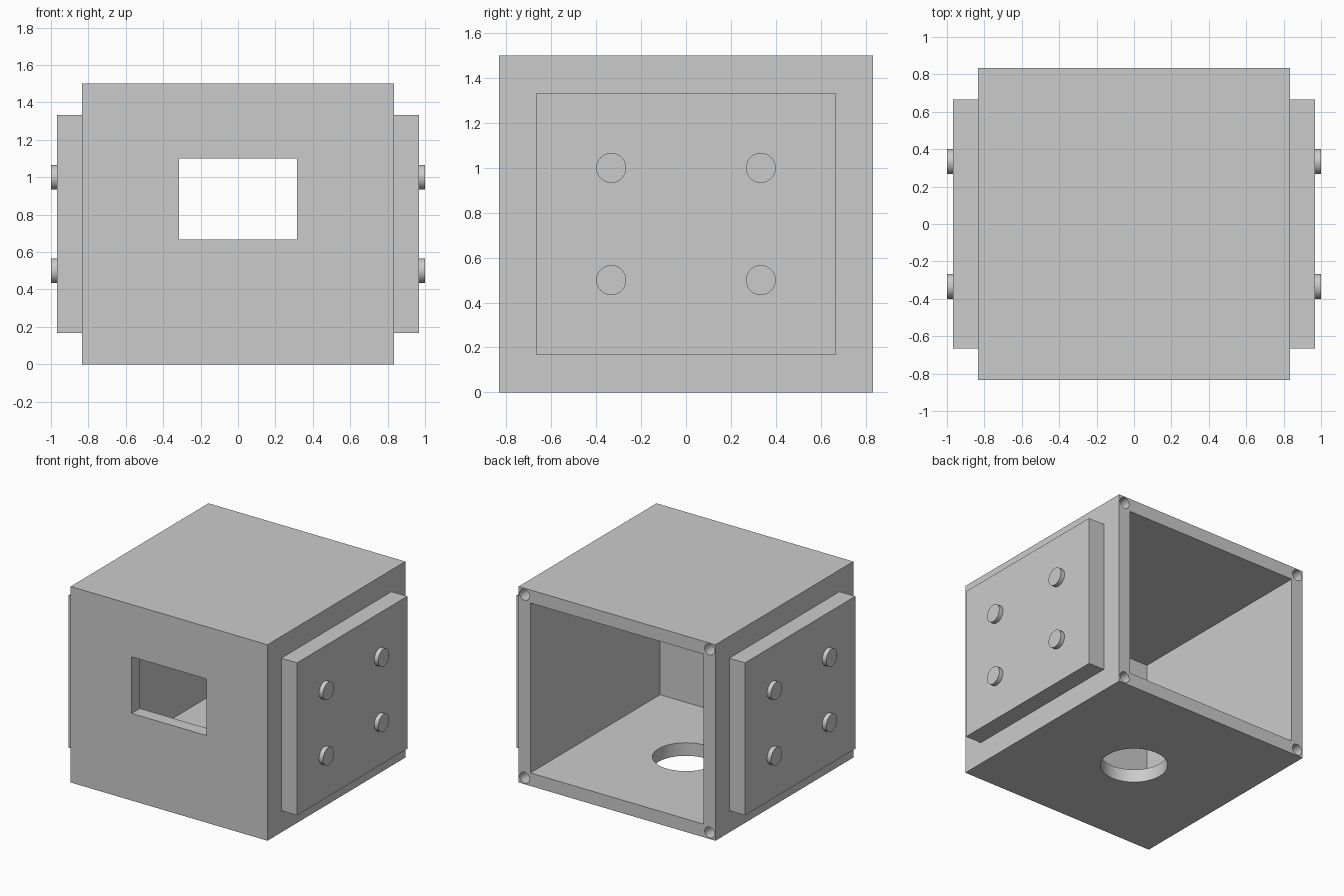
import bpy
from math import pi

old = bpy.data.objects.get("Cube")
if old:
    bpy.data.objects.remove(old, do_unlink=True)

U = 1 / 30  # one design unit
AXIS_TURN = {"x": (0, pi / 2, 0), "y": (pi / 2, 0, 0), "z": (0, 0, 0)}

grey = bpy.data.materials.new("plain grey")
grey.use_nodes = True
grey.diffuse_color = (0.6, 0.6, 0.6, 1)
grey.node_tree.nodes["Principled BSDF"].inputs["Base Color"].default_value = grey.diffuse_color


def finish(obj, name):
    obj.name = name
    obj.data.materials.clear()
    obj.data.materials.append(grey)
    bpy.ops.object.transform_apply(location=True, rotation=True, scale=True)
    return obj


def box(name, low, high):
    """Box between two corners, in design units."""
    centre = [(a + b) / 2 * U for a, b in zip(low, high)]
    bpy.ops.mesh.primitive_cube_add(size=1, location=centre)
    obj = bpy.context.object
    obj.scale = [(b - a) * U for a, b in zip(low, high)]
    return finish(obj, name)


def cylinder(name, centre, radius, length, axis, sides=48):
    bpy.ops.mesh.primitive_cylinder_add(
        vertices=sides, radius=radius * U, depth=length * U,
        location=[c * U for c in centre], rotation=AXIS_TURN[axis])
    return finish(bpy.context.object, name)


def cut(target, cutter):
    cutter.hide_render = True
    mod = target.modifiers.new(cutter.name, "BOOLEAN")
    mod.operation = "DIFFERENCE"
    mod.solver = "EXACT"
    mod.object = cutter
    bpy.context.view_layer.objects.active = target
    bpy.ops.object.modifier_apply(modifier=mod.name)
    bpy.data.objects.remove(cutter, do_unlink=True)


def smooth(obj):
    bpy.ops.object.select_all(action="DESELECT")
    obj.select_set(True)
    bpy.context.view_layer.objects.active = obj
    bpy.ops.object.shade_smooth_by_angle(angle=pi / 6)


# Housing: box open at the back, with window, floor hole and screw holes
housing = box("housing", (-25, -25, 0), (25, 25, 45))
cut(housing, box("cavity_cutter", (-22, -22, 3), (22, 30, 42)))
cut(housing, box("window_cutter", (-9.5, -30, 20), (9.5, -20, 33)))
cut(housing, cylinder("floor_hole_cutter", (0, 0, 1), 7, 10, "z", 64))
for x in (-23.5, 23.5):
    for z in (1.5, 43.5):
        cut(housing, cylinder("screw_hole_cutter", (x, 25, z), 1.25, 20, "y", 32))
smooth(housing)

# Side plates, each with four round pegs
for side, s in (("left", 1), ("right", -1)):
    inner, outer = sorted((s * 25, s * 29))
    box(side + "_side_plate", (inner, -20, 5), (outer, 20, 40))
    for end, y in (("front", -10), ("back", 10)):
        for level, z in (("lower", 15), ("upper", 30)):
            smooth(cylinder(f"{side}_{end}_{level}_peg", (s * 29.5, y, z), 2, 1, "x"))
